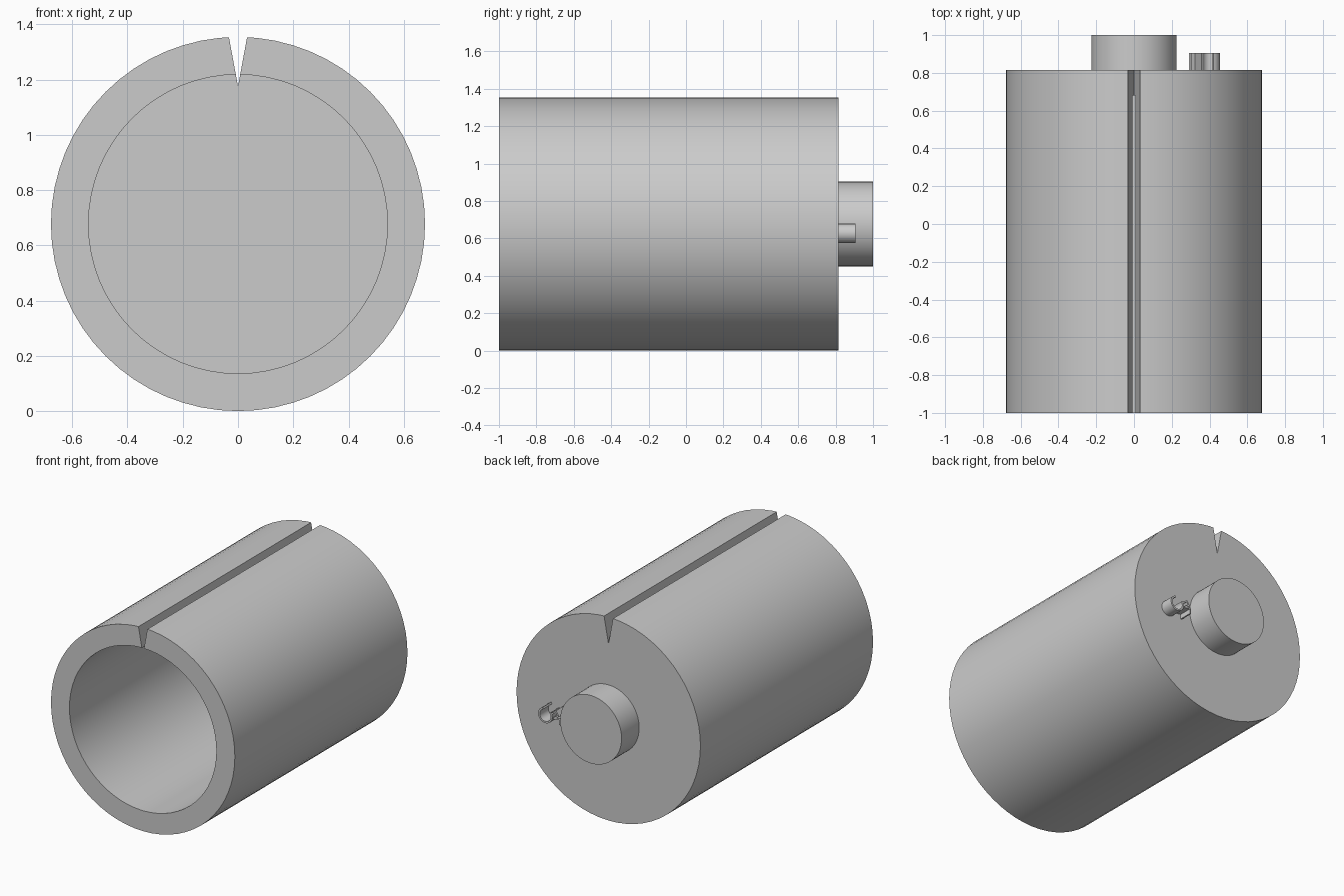
import bpy, bmesh, math
from mathutils import Matrix

cube = bpy.data.objects.get("Cube")
if cube:
    bpy.data.objects.remove(cube, do_unlink=True)

R = 0.677          # outer radius, also the height of the axis
BACK = 0.815       # rear face of the sleeve

grey = bpy.data.materials.new("plain_grey")
grey.use_nodes = True
grey.diffuse_color = (0.6, 0.6, 0.6, 1)
grey.node_tree.nodes["Principled BSDF"].inputs["Base Color"].default_value = (0.6, 0.6, 0.6, 1)


def make_object(name, bm):
    bmesh.ops.recalc_face_normals(bm, faces=bm.faces)
    mesh = bpy.data.meshes.new(name)
    bm.to_mesh(mesh)
    bm.free()
    mesh.materials.append(grey)
    obj = bpy.data.objects.new(name, mesh)
    bpy.context.collection.objects.link(obj)
    return obj


def cylinder(name, radius, y0, y1):
    bm = bmesh.new()
    bmesh.ops.create_cone(bm, cap_ends=True, segments=64, radius1=radius,
                          radius2=radius, depth=y1 - y0)
    place = Matrix.Translation((0, (y0 + y1) / 2, R)) @ Matrix.Rotation(math.pi / 2, 4, 'X')
    bm.transform(place)
    return make_object(name, bm)


def prism(name, outline, y0, y1):
    bm = bmesh.new()
    face = bm.faces.new([bm.verts.new((x, y0, z)) for x, z in outline])
    ext = bmesh.ops.extrude_face_region(bm, geom=[face])
    moved = [v for v in ext["geom"] if isinstance(v, bmesh.types.BMVert)]
    bmesh.ops.translate(bm, verts=moved, vec=(0, y1 - y0, 0))
    return make_object(name, bm)


def activate(obj):
    bpy.ops.object.select_all(action='DESELECT')
    obj.select_set(True)
    bpy.context.view_layer.objects.active = obj


def smooth(obj):
    activate(obj)
    bpy.ops.object.shade_smooth_by_angle(angle=math.radians(30))


def cut(obj, cutter):
    mod = obj.modifiers.new("cut", 'BOOLEAN')
    mod.operation, mod.solver, mod.object = 'DIFFERENCE', 'EXACT', cutter
    activate(obj)
    bpy.ops.object.modifier_apply(modifier=mod.name)
    bpy.data.objects.remove(cutter, do_unlink=True)


def strip(name, path, width):
    # Thin wall standing on the rear face, following an x-z path
    bm = bmesh.new()
    rows = [(bm.verts.new((x, BACK - 0.005, z)), bm.verts.new((x, 0.905, z))) for x, z in path]
    for (a, b), (c, d) in zip(rows, rows[1:]):
        bm.faces.new((a, b, d, c))
    obj = make_object(name, bm)
    mod = obj.modifiers.new("thickness", 'SOLIDIFY')
    mod.thickness, mod.offset, mod.use_even_offset = width, 0, True
    activate(obj)
    bpy.ops.object.modifier_apply(modifier=mod.name)
    smooth(obj)


# Sleeve: closed at the rear, bored from the front, with a V groove along the top
sleeve = cylinder("sleeve", R, -1, BACK)
cut(sleeve, cylinder("bore_cutter", 0.541, -1.1, 0.68))
cut(sleeve, prism("groove_cutter", [(0, 1.175), (0.051, 1.452), (-0.051, 1.452)], -1.1, 0.95))
smooth(sleeve)

# Round boss on the rear face
smooth(cylinder("rear_boss", 0.226, BACK - 0.005, 1))

# Small open ring and bent strips beside the boss
arc = [math.radians(-215 + 285 * i / 24) for i in range(25)]
strip("clip_ring", [(0.403 + 0.046 * math.cos(a), 0.627 + 0.046 * math.sin(a)) for a in arc], 0.012)
strip("clip_upper_arm", [(0.36, 0.645), (0.325, 0.672), (0.308, 0.645), (0.345, 0.622)], 0.01)
strip("clip_lower_arm", [(0.345, 0.622), (0.296, 0.628), (0.296, 0.59)], 0.01)
